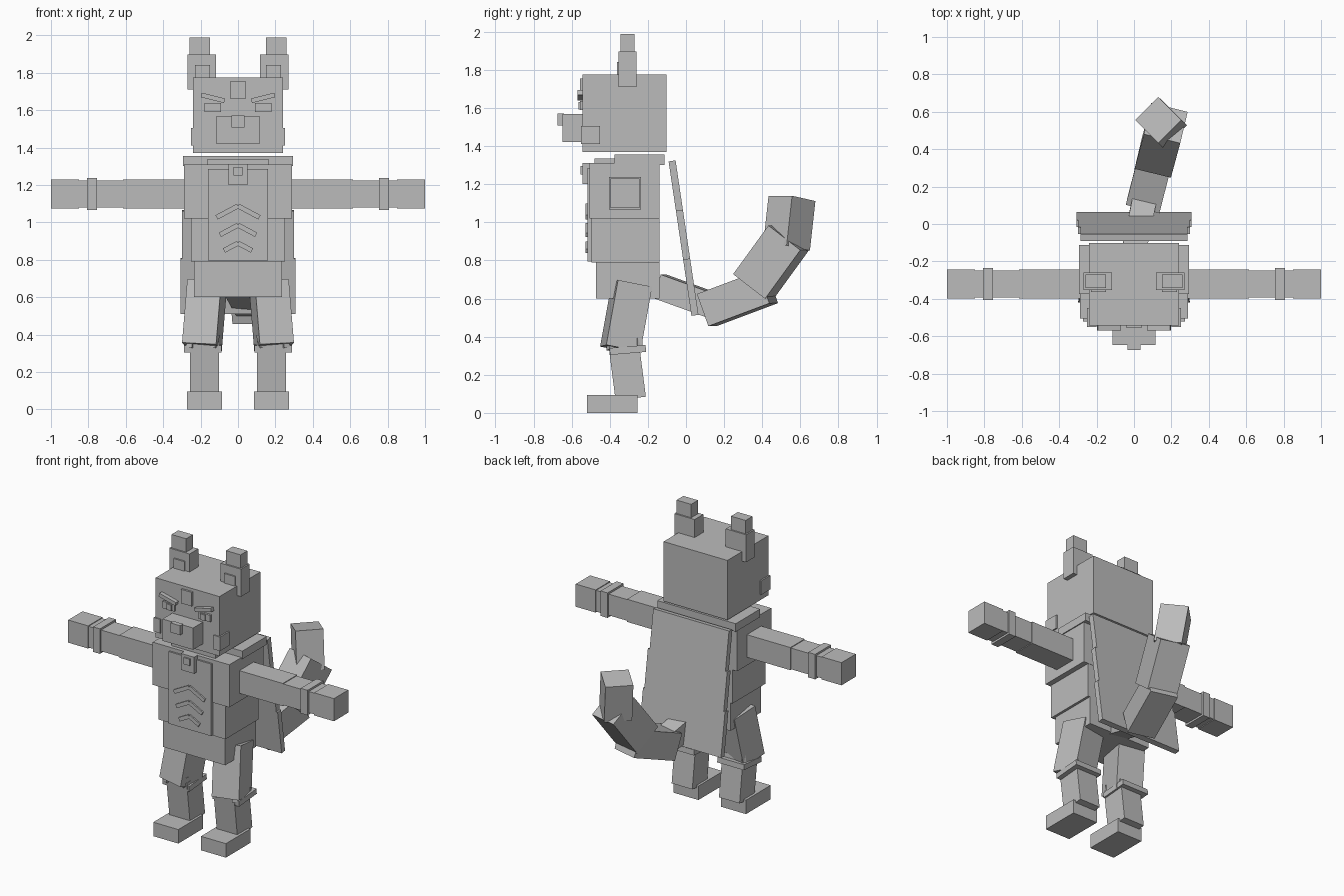
import bpy, math
from mathutils import Vector, Matrix

if "Cube" in bpy.data.objects:
    bpy.data.objects.remove(bpy.data.objects["Cube"])

grey = bpy.data.materials.new("plain grey")
grey.diffuse_color = (0.5, 0.5, 0.5, 1)
grey.use_nodes = True
grey.node_tree.nodes["Principled BSDF"].inputs["Base Color"].default_value = grey.diffuse_color


def make_box(name, matrix):
    """Unit cube placed by a matrix that holds its size."""
    v = [matrix @ Vector((x, y, z)) for x in (-.5, .5) for y in (-.5, .5) for z in (-.5, .5)]
    f = [(0, 1, 3, 2), (4, 6, 7, 5), (0, 4, 5, 1), (2, 3, 7, 6), (0, 2, 6, 4), (1, 5, 7, 3)]
    mesh = bpy.data.meshes.new(name)
    mesh.from_pydata(v, [], f)
    mesh.materials.append(grey)
    ob = bpy.data.objects.new(name, mesh)
    bpy.context.collection.objects.link(ob)
    return ob


def box(name, x, y, z, tilt=0):
    """Box from ranges, tilted in the front plane by degrees."""
    c = [(r[0] + r[1]) / 2 for r in (x, y, z)]
    s = [abs(r[1] - r[0]) for r in (x, y, z)]
    return make_box(name, Matrix.Translation(c) @ Matrix.Rotation(math.radians(tilt), 4, 'Y')
                    @ Matrix.Diagonal((*s, 1)))


def beam(name, a, b, width, depth, side=(1, 0, 0)):
    """Box running from a to b, its width along the side direction."""
    a, b, side = Vector(a), Vector(b), Vector(side)
    z = (b - a).normalized()
    x = (side - z * side.dot(z)).normalized()
    y = z.cross(x)
    m = Matrix((x * width, y * depth, b - a)).transposed().to_4x4()
    return make_box(name, Matrix.Translation((a + b) / 2) @ m)


# head and face
box("head", (-.24, .24), (-.542, -.102), (1.37, 1.775))
box("snout", (-.115, .115), (-.647, -.54), (1.42, 1.568))
box("nose", (-.036, .036), (-.673, -.64), (1.508, 1.572))
box("forehead_patch", (-.04, .04), (-.555, -.54), (1.66, 1.755))

# torso
box("chest", (-.288, .288), (-.505, -.138), (1.02, 1.31))
box("belly", (-.252, .252), (-.495, -.14), (.79, 1.02))
box("hips", (-.235, .235), (-.473, -.14), (.60, .795))
box("front_plate", (-.16, .16), (-.517, -.48), (.795, 1.285))
box("collar", (-.295, .295), (-.375, -.113), (1.3, 1.355))
box("front_collar", (-.165, .165), (-.48, -.37), (1.3, 1.335))
box("brooch", (-.05, .05), (-.543, -.50), (1.2, 1.312))
box("brooch_gem", (-.023, .023), (-.553, -.54), (1.25, 1.295))

# parts that repeat on both sides
for s, tag in ((-1, "right"), (1, "left")):
    def part(name, x, y, z, tilt=0):
        return box(tag + "_" + name, (s * x[0], s * x[1]), y, z, s * tilt)

    def limb(name, a, b, w, d, side=(1, 0, 0)):
        return beam(tag + "_" + name, (s * a[0], *a[1:]), (s * b[0], *b[1:]), w, d,
                    (side[0], s * side[1], side[2]))

    # face details
    part("cheek", (.2, .25), (-.55, -.45), (1.41, 1.505))
    part("eye", (.09, .18), (-.556, -.54), (1.59, 1.637))
    part("pupil", (.108, .145), (-.564, -.54), (1.592, 1.632))
    part("brow", (.07, .198), (-.57, -.54), (1.653, 1.678), -14)
    # ears
    part("ear", (.117, .27), (-.353, -.26), (1.71, 1.897))
    part("ear_tip", (.15, .26), (-.343, -.27), (1.88, 1.988))
    part("inner_ear", (.15, .23), (-.363, -.35), (1.73, 1.84))
    # chevron marks on the belly
    for i, (top, length) in enumerate(((1.07, .13), (.972, .11), (.868, .085))):
        c = length * .44
        part("chevron_%d" % i, (c - length / 2, c + length / 2), (-.527, -.51),
             (top - .012, top + .014) if i == 2 else (top - .026, top + .0), 28)
    # arms
    part("upper_arm", (.28, .615), (-.397, -.243), (1.075, 1.229))
    part("forearm", (.61, .86), (-.392, -.248), (1.08, 1.224))
    part("wrist_band", (.755, .807), (-.405, -.235), (1.067, 1.237))
    part("hand", (.85, 1), (-.397, -.243), (1.075, 1.229))
    # legs
    limb("thigh", (.165, -.283, .675), (.193, -.345, .335), .185, .185, (1, .17, 0))
    limb("shin", (.178, -.328, .37), (.178, -.29, .075), .155, .16)
    limb("knee_band", (.188, -.307, .348), (.188, -.304, .312), .2, .19)
    for i, (x, y) in enumerate(((.245, -.25), (.245, -.395), (.12, -.395))):
        limb("knee_tuft_%d" % i, (x + .012, y, .33), (x, y, .4), .035, .03, (1, .5, 0))
    part("foot", (.085, .273), (-.52, -.255), (0, .095))

# cape in three panels, widening downward
top, low = Vector((0, -.073, 1.322)), Vector((0, .047, .512))
for i, (t0, t1, w) in enumerate(((0, .32, .57), (.32, .635, .597), (.635, 1, .617))):
    beam("cape_panel_%d" % i, top.lerp(low, t0), top.lerp(low, t1), w, .037)

# tail
turn = (.97, -.23, 0)
beam("tail_base", (.0, -.14, .665), (.06, .15, .56), .13, .13, turn)
beam("tail_lower", (.053, .11, .54), (.135, .43, .66), .185, .18, turn)
beam("tail_upper", (.12, .355, .665), (.17, .54, .92), .2, .215, turn)
beam("tail_tip", (.16, .527, .865), (.13, .556, 1.125), .175, .175, (.7, .7, 0))
